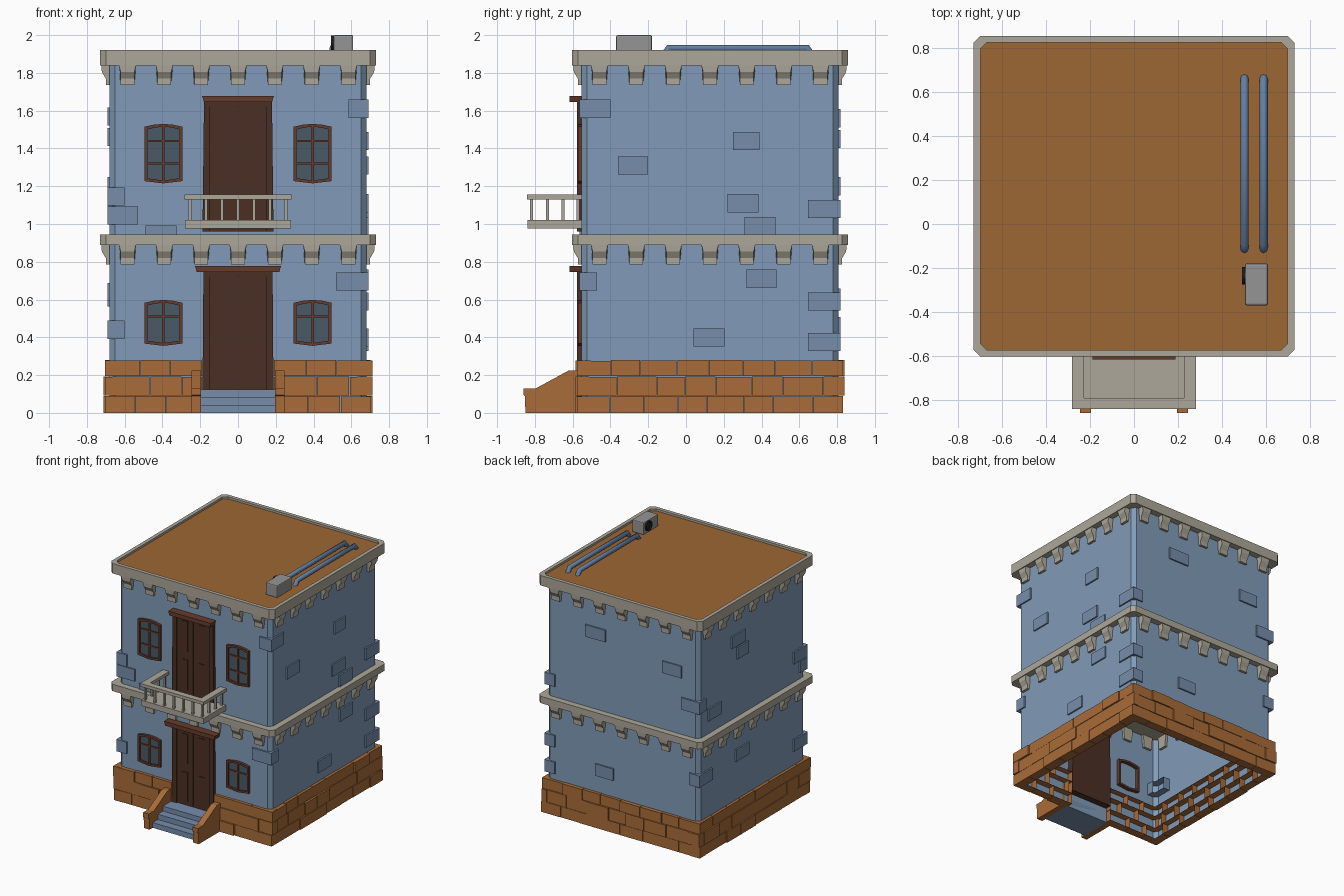
import bpy, bmesh, math, random
from mathutils import Matrix, Vector

if "Cube" in bpy.data.objects:
    bpy.data.objects.remove(bpy.data.objects["Cube"])

random.seed(4)
CY = 0.127                      # centre of the square house plan
FY = CY - 0.68                  # front wall plane
SIDE = [Matrix.Translation((0, CY, 0)) @ Matrix.Rotation(k * math.pi / 2, 4, 'Z') for k in range(4)]


def material(name, *rgb):
    m = bpy.data.materials.new(name)
    m.diffuse_color = (*rgb, 1)
    m.use_nodes = True
    m.node_tree.nodes["Principled BSDF"].inputs["Base Color"].default_value = m.diffuse_color
    return m


BLUE = material("blue_plaster", .22, .33, .48)
STONE = material("blue_stone", .18, .27, .41)
ORANGE = material("orange_brick", .40, .15, .04)
ROOF = material("roof_orange", .34, .135, .035)
TRIM = material("pale_trim", .42, .39, .32)
DOOR = material("dark_wood", .07, .028, .018)
FRAME = material("red_wood", .13, .045, .025)
GLASS = material("glass", .07, .10, .13)
PIPE = material("pipe_blue", .12, .21, .36)
GREY = material("unit_grey", .3, .3, .3)
BLACK = material("fan_black", .015, .015, .015)


def finish(bm, name, mat):
    bmesh.ops.recalc_face_normals(bm, faces=bm.faces)
    me = bpy.data.meshes.new(name)
    bm.to_mesh(me)
    bm.free()
    ob = bpy.data.objects.new(name, me)
    me.materials.append(mat)
    bpy.context.collection.objects.link(ob)
    return ob


def loft(bm, rings, cap0=False, cap1=False, close=False, M=Matrix()):
    vs = [[bm.verts.new(M @ Vector(p)) for p in r] for r in rings]
    n = len(vs[0])
    pairs = list(zip(vs, vs[1:])) + ([(vs[-1], vs[0])] if close else [])
    for a, b in pairs:
        for i in range(n):
            j = (i + 1) % n
            bm.faces.new((a[i], a[j], b[j], b[i]))
    if cap0:
        bm.faces.new(vs[0][::-1])
    if cap1:
        bm.faces.new(vs[-1])


def box(bm, x0, x1, y0, y1, z0, z1):
    ring = lambda z: [(x0, y0, z), (x1, y0, z), (x1, y1, z), (x0, y1, z)]
    loft(bm, [ring(z0), ring(z1)], True, True)


def brick(bm, k, u0, u1, z0, z1, inn, out):
    """Open-backed block pushed through wall k (0 front, 1 right, 2 back, 3 left)."""
    ring = lambda o: [(u0, -o, z0), (u1, -o, z0), (u1, -o, z1), (u0, -o, z1)]
    loft(bm, [ring(inn), ring(out)], cap1=True, M=SIDE[k])


def plan(h, z, c=0.03):
    """Square outline with clipped corners."""
    q = [(h, -h + c), (h, h - c), (h - c, h), (-h + c, h), (-h, h - c), (-h, -h + c), (-h + c, -h), (h - c, -h)]
    return [(x, y + CY, z) for x, y in q]


# Walls: an open shell
bm = bmesh.new()
loft(bm, [plan(.68, 0), plan(.68, 1.88)])
finish(bm, "walls", BLUE)

# Scattered stones: side, from, to, height of centre
bm = bmesh.new()
for k, u0, u1, z in [
        (0, -.69, -.6, 1.145), (0, -.69, -.53, 1.045), (0, -.49, -.325, .945), (0, -.69, -.6, .44),
        (0, .585, .69, 1.61), (0, .52, .69, .695),
        (1, -.487, -.327, 1.31), (1, .123, .263, 1.44), (1, .093, .258, 1.11), (1, .183, .348, .99),
        (1, .518, .69, 1.08), (1, -.69, -.527, 1.61), (1, .193, .353, .71), (1, .518, .69, .59),
        (1, .518, .69, .375), (1, -.087, .078, .4), (1, -.69, -.597, .695),
        (2, -.33, -.15, 1.56), (2, .36, .53, 1.45), (2, .53, .69, 1.2), (2, -.69, -.6, 1.08),
        (2, -.69, -.6, .59), (2, -.69, -.6, .375), (2, -.24, -.08, .46), (2, .6, .69, .61),
        (3, -.27, -.1, 1.57), (3, -.2, -.06, 1.46), (3, -.57, -.4, 1.1), (3, -.69, -.6, 1.2),
        (3, -.69, -.52, .61), (3, .52, .69, 1.145), (3, .6, .69, 1.045), (3, .52, .69, .44), (3, -.22, -.05, .64)]:
    brick(bm, k, u0, u1, z - .048, z + .048, .62, .692)
finish(bm, "wall_stones", STONE)

# Brick plinth: three courses, left open behind the front steps
bm = bmesh.new()
for k in range(4):
    spans = [(-.705, -.19), (.19, .705)] if k == 0 else [(-.705, .705)]
    for row, (z0, z1) in enumerate([(0, .09), (.092, .193), (.195, .28)]):
        for a, b in spans:
            n = round((b - a) / .175)
            cuts = [a] + [a + (b - a) * (i + (.3 if row % 2 else .0) + random.uniform(-.12, .12)) / n
                          for i in range(0 if row % 2 else 1, n)] + [b]
            for u0, u1 in zip(cuts, cuts[1:]):
                brick(bm, k, u0, u1 - (.003 if u1 < b else 0), z0, z1 - random.uniform(0, .004),
                      .63, random.choice((.702, .705, .712)))
finish(bm, "brick_plinth", ORANGE)

# Cornices and roof
bm = bmesh.new()
loft(bm, [plan(.73, .89), plan(.73, .945)], True, True)
finish(bm, "middle_cornice", TRIM)
bm = bmesh.new()
loft(bm, [plan(.73, 1.84), plan(.73, 1.92), plan(.70, 1.92), plan(.70, 1.9)], cap0=True)
finish(bm, "top_cornice", TRIM)
bm = bmesh.new()
bm.faces.new([bm.verts.new(p) for p in plan(.70, 1.903)])
finish(bm, "roof", ROOF)

# Corbels under both cornices: (outward, drop, half width)
prof = [(.66, 0, .045), (.723, 0, .045), (.721, -.035, .036), (.70, -.07, .036), (.70, -.105, .036), (.66, -.105, .036)]
bm = bmesh.new()
for zb in (.89, 1.84):
    for k in range(4):
        for i in range(-3, 4):
            loft(bm, [[(i * .195 + s * w, -o, zb + d) for o, d, w in prof] for s in (-1, 1)], True, True, M=SIDE[k])
finish(bm, "corbels", TRIM)


# Double doors with jambs, raised panels and lintel
def door(name, z0, z1, panels, lintel, jamb):
    bm = bmesh.new()
    box(bm, -.16, .16, FY - .008, -.5, z0, z1)
    for s in (-1, 1):
        box(bm, *sorted((s * .003, s * .146)), FY - .014, FY, z0, z1 - .03)
        for p0, p1 in panels:
            box(bm, *sorted((s * .05, s * .1)), FY - .02, FY, p0, p1)
    finish(bm, name, DOOR)
    bm = bmesh.new()
    for s in (-1, 1):
        ring = lambda y: [(s * .147, y, z0), (s * .188, y, z0), (s * jamb, y, z1), (s * .147, y, z1)]
        loft(bm, [ring(FY - .024), ring(-.5)], True, True)
    box(bm, -.147, .147, FY - .02, -.5, z1 - .03, z1)
    finish(bm, name + "_jambs", DOOR)
    bm = bmesh.new()
    ring = lambda z, w: [(-w, -.618, z), (w, -.618, z), (w, -.53, z), (-w, -.53, z)]
    loft(bm, [ring(z1 - .005, lintel - .01), ring(z1 + .028, lintel)], True, True)
    finish(bm, name + "_lintel", FRAME)


door("lower_door", .12, .75, [(.16, .39), (.46, .70)], .228, .183)
door("upper_door", .96, 1.65, [(1.06, 1.3), (1.37, 1.61)], .19, .18)


# Windows with gently bowed heads
def window(name, cx, z0, z1, bars):
    zm, h = (z0 + z1) / 2, (z1 - z0) / 2

    def ring(y, t):
        w, top = .1 - t, h - t
        pts = [(-1, -top + .012), (0, -top), (1, -top + .012), (1, top - .015), (.5, top - .004), (0, top),
               (-.5, top - .004), (-1, top - .015)]
        return [(cx + w * x, y, zm + z) for x, z in pts]
    bm = bmesh.new()
    loft(bm, [ring(FY + .03, 0), ring(FY - .02, 0), ring(FY - .02, .015), ring(FY + .03, .015)], close=True)
    box(bm, cx - .007, cx + .007, FY - .016, FY, z0 + .01, z1 - .01)
    for z in bars:
        box(bm, cx - .09, cx + .09, FY - .014, FY, z - .006, z + .006)
    finish(bm, name + "_frame", FRAME)
    bm = bmesh.new()
    bm.faces.new([bm.verts.new(p) for p in ring(FY - .006, .012)])
    finish(bm, name + "_glass", GLASS)


for s, side in ((-1, "left"), (1, "right")):
    window("lower_window_" + side, s * .395, .355, .598, [.51])
    window("upper_window_" + side, s * .395, 1.215, 1.53, [1.32, 1.44])

# Front steps between sloping brick cheeks
bm = bmesh.new()
for y, z0, z1 in [(-.81, 0, .042), (-.745, .042, .085), (-.68, .085, .125)]:
    box(bm, -.2, .2, y, FY, z0, z1)
finish(bm, "front_steps", STONE)
bm = bmesh.new()
cheek = [(-.85, 0), (-.853, .09), (-.86, .095), (-.86, .13), (-.795, .13), (-.62, .225), (FY, .225), (FY, 0)]
for x in (-.245, .195):
    loft(bm, [[(x, y, z) for y, z in cheek], [(x + .05, y, z) for y, z in cheek]], True, True)
finish(bm, "step_cheeks", ORANGE)

# Balcony: slab, rail on three sides, balusters
bm = bmesh.new()
box(bm, -.28, .28, -.84, FY, .975, 1.02)
finish(bm, "balcony_slab", TRIM)
bm = bmesh.new()
box(bm, -.283, .283, -.843, -.793, 1.13, 1.155)
for s in (-1, 1):
    box(bm, *sorted((s * .228, s * .283)), -.793, FY, 1.13, 1.155)
finish(bm, "balcony_rail", TRIM)
bm = bmesh.new()
posts = [(i * .085, -.818) for i in range(-3, 4)] + [(s * .255, y) for s in (-1, 1) for y in (-.733, -.65, -.572)]
for x, y in posts:
    box(bm, x - .008, x + .008, y - .008, y + .008, 1.02, 1.13)
finish(bm, "balusters", TRIM)

# Roof pipes
for i, x in enumerate((.503, .59)):
    cu = bpy.data.curves.new("roof_pipe", 'CURVE')
    cu.dimensions = '3D'
    cu.bevel_depth, cu.bevel_resolution, cu.use_fill_caps = .019, 2, True
    sp = cu.splines.new('POLY')
    path = [(-.118, 1.89), (-.09, 1.932), (.64, 1.932), (.668, 1.89)]
    sp.points.add(len(path) - 1)
    for p, (y, z) in zip(sp.points, path):
        p.co = (x, y, z, 1)
    ob = bpy.data.objects.new("roof_pipe_%d" % (i + 1), cu)
    cu.materials.append(PIPE)
    bpy.context.collection.objects.link(ob)

# Ventilation unit with a round fan on its inner side
bm = bmesh.new()
box(bm, .505, .61, -.37, -.18, 1.9, 2.0)
ob = finish(bm, "vent_unit", GREY)
bev = ob.modifiers.new("bevel", 'BEVEL')
bev.width, bev.segments = .008, 2
bm = bmesh.new()
circle = lambda x, r: [(x, -.235 + r * math.cos(a * math.pi / 8), 1.958 + r * math.sin(a * math.pi / 8)) for a in range(16)]
loft(bm, [circle(.51, .04), circle(.492, .04), circle(.492, .032), circle(.502, .03), circle(.495, .008)], cap1=True)
finish(bm, "vent_fan", BLACK)
